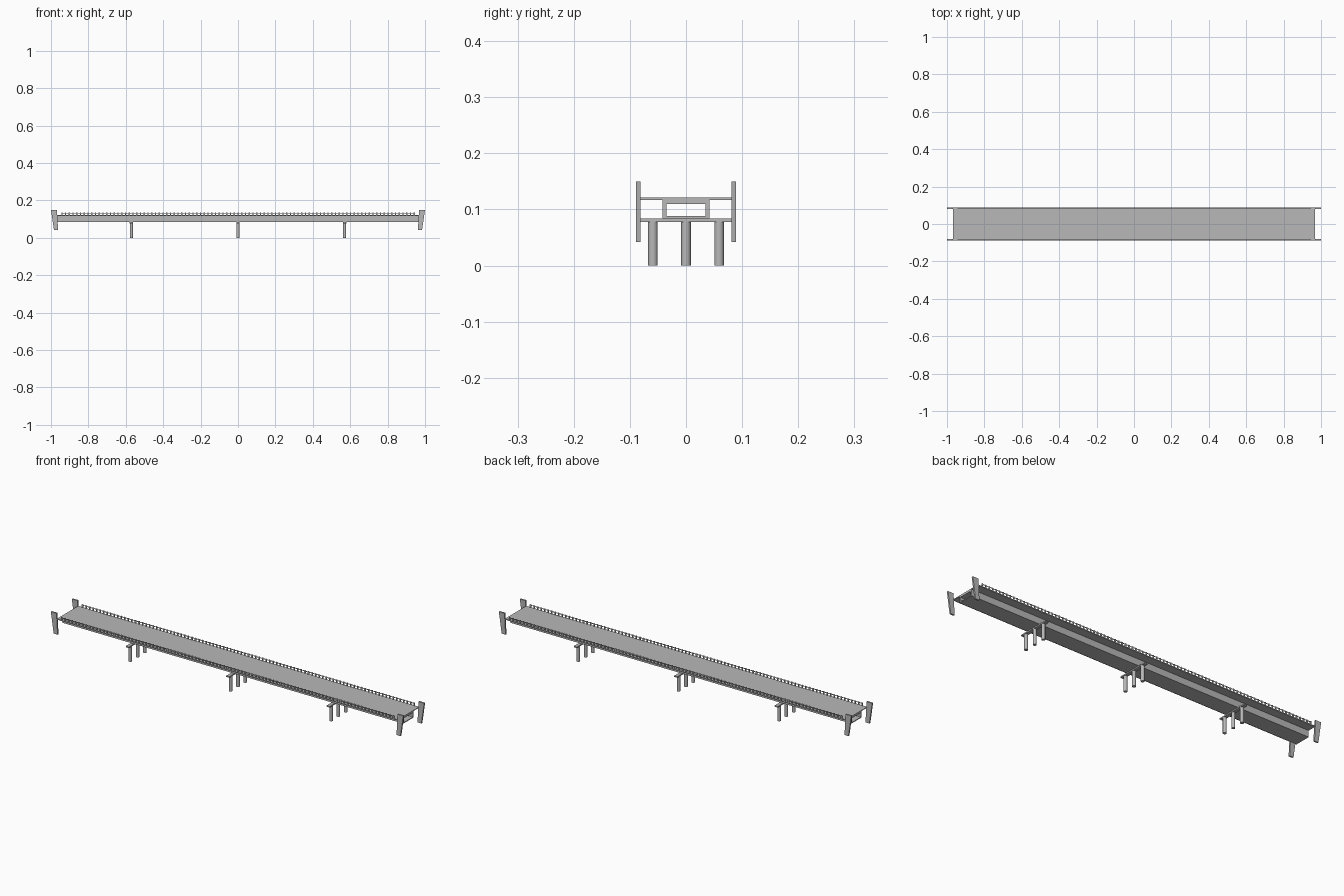
import bpy
import bmesh

cube = bpy.data.objects.get("Cube")
if cube:
    bpy.data.objects.remove(cube, do_unlink=True)

concrete = bpy.data.materials.new("concrete grey")
concrete.use_nodes = True
GREY = (0.48, 0.48, 0.48, 1)
concrete.diffuse_color = GREY
concrete.node_tree.nodes["Principled BSDF"].inputs["Base Color"].default_value = GREY


def finish(name, bm):
    bmesh.ops.recalc_face_normals(bm, faces=bm.faces)
    mesh = bpy.data.meshes.new(name)
    bm.to_mesh(mesh)
    bm.free()
    mesh.materials.append(concrete)
    obj = bpy.data.objects.new(name, mesh)
    bpy.context.collection.objects.link(obj)
    return obj


def add_box(bm, x, y, z):
    """Box from (min, max) pairs."""
    verts = bmesh.ops.create_cube(bm, size=1)["verts"]
    for v in verts:
        for i, (lo, hi) in enumerate((x, y, z)):
            v.co[i] = lo if v.co[i] < 0 else hi
    return verts


def box(name, x, y, z):
    bm = bmesh.new()
    add_box(bm, x, y, z)
    return finish(name, bm)


# Deck slab
END = 0.968
box("deck", (-END, END), (-0.087, 0.087), (0.117, 0.121))

# Hollow box girder, open at both ends
bm = bmesh.new()
outer = [(-0.042, 0.084), (0.042, 0.084), (0.042, 0.118), (-0.042, 0.118)]
inner = [(-0.035, 0.088), (0.035, 0.088), (0.035, 0.110), (-0.035, 0.110)]
rings = [[bm.verts.new((x, y, z)) for y, z in loop]
         for x in (-END, END) for loop in (outer, inner)]
for a, b in ((0, 1), (1, 3), (3, 2), (2, 0)):
    for i in range(4):
        j = (i + 1) % 4
        bm.faces.new((rings[a][i], rings[a][j], rings[b][j], rings[b][i]))
finish("box_girder", bm)

# Piers: a cross beam on three round columns
for n, px in enumerate((-0.57, 0, 0.57), 1):
    box(f"pier_cap_{n}", (px - 0.009, px + 0.009), (-0.083, 0.083), (0.078, 0.084))
    for m, py in enumerate((-0.059, 0, 0.059), 1):
        bpy.ops.mesh.primitive_cylinder_add(
            vertices=24, radius=0.0085, depth=0.08, location=(px, py, 0.04))
        column = bpy.context.object
        column.name = f"pier_{n}_column_{m}"
        column.data.materials.append(concrete)
        bpy.ops.object.shade_smooth_by_angle()

# Railings: a row of short posts under a slim rail, on both edges
for side, s in (("front", -1), ("back", 1)):
    y = sorted((s * 0.083, s * 0.087))
    bm = bmesh.new()
    count = 95
    for i in range(count):
        x = -0.942 + 1.884 * i / (count - 1)
        add_box(bm, (x - 0.003, x + 0.003), y, (0.119, 0.136))
    finish(f"{side}_railing_posts", bm)
    box(f"{side}_rail", (-0.945, 0.945), sorted((s * 0.084, s * 0.086)), (0.131, 0.134))

# Leaning plates at the four corners
for side, s in (("front", -1), ("back", 1)):
    for end, e in (("right", -1), ("left", 1)):
        bm = bmesh.new()
        verts = add_box(bm, (0, 1), sorted((s * 0.081, s * 0.089)), (0.042, 0.150))
        for v in verts:
            top = v.co.z > 0.1
            lo, hi = (0.968, 1.0) if top else (0.962, 0.984)
            v.co.x = e * (hi if v.co.x > 0.5 else lo)
        finish(f"{side}_{end}_end_plate", bm)
